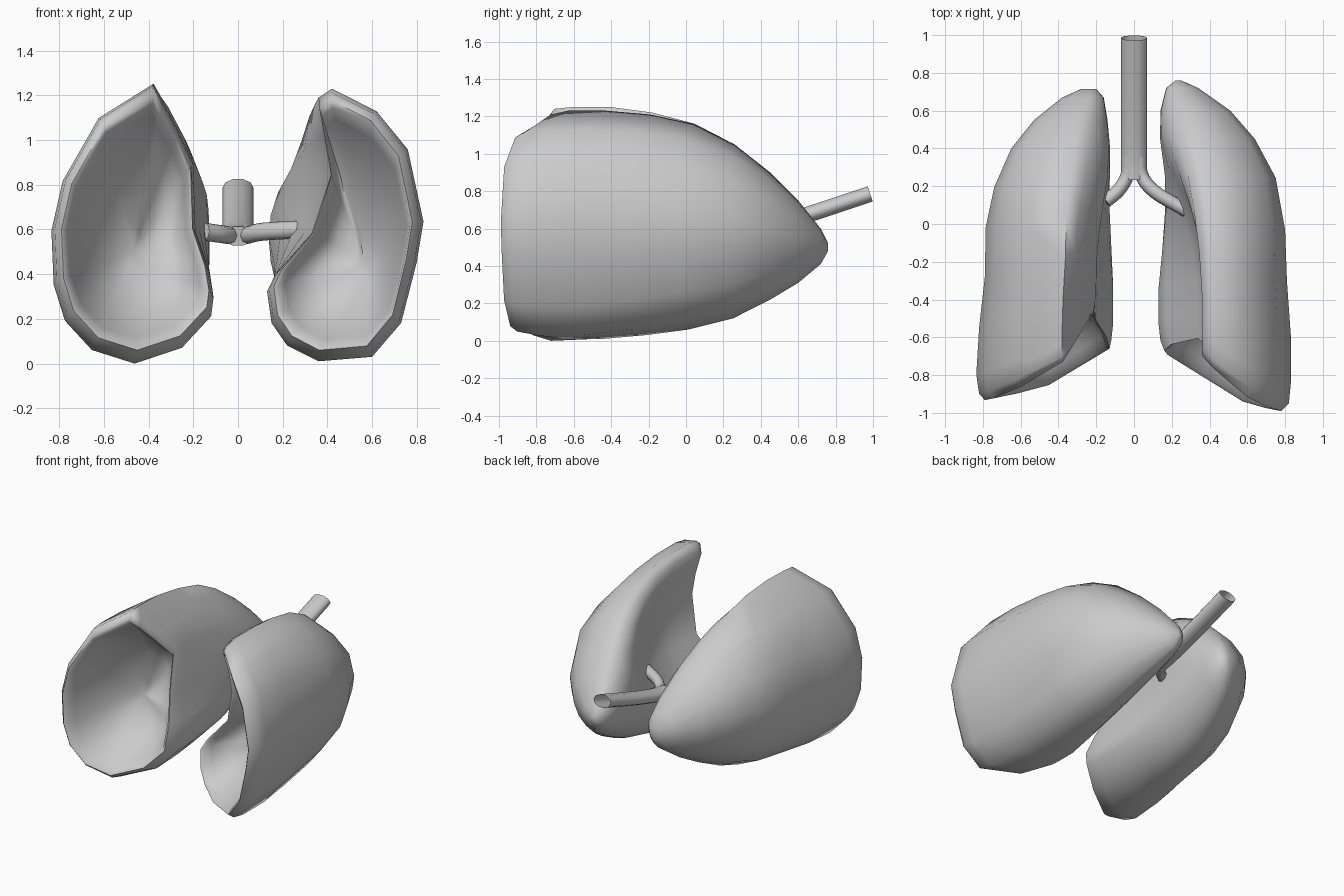
import bpy, bmesh
from math import cos, sin, tau
from mathutils import Vector

if "Cube" in bpy.data.objects:
    bpy.data.objects.remove(bpy.data.objects["Cube"])


def loft(name, rings, cap_start=True, cap_end=True):
    """Skin a list of closed rings into one smooth object."""
    bm = bmesh.new()
    loops = [[bm.verts.new(p) for p in r] for r in rings]
    for a, b in zip(loops, loops[1:]):
        n = len(a)
        for i in range(n):
            bm.faces.new((a[i], a[(i + 1) % n], b[(i + 1) % n], b[i]))
    for use, loop in ((cap_start, loops[0]), (cap_end, loops[-1])):
        if use:
            c = bm.verts.new(sum((v.co for v in loop), Vector()) / len(loop))
            for i in range(len(loop)):
                bm.faces.new((loop[i], loop[(i + 1) % len(loop)], c))
    bmesh.ops.recalc_face_normals(bm, faces=bm.faces)
    me = bpy.data.meshes.new(name)
    bm.to_mesh(me)
    bm.free()
    ob = bpy.data.objects.new(name, me)
    bpy.context.collection.objects.link(ob)
    bpy.ops.object.select_all(action='DESELECT')
    ob.select_set(True)
    bpy.context.view_layer.objects.active = ob
    bpy.ops.object.shade_smooth_by_angle(angle=1.2)
    return ob


def clamp(t):
    return max(0.0, min(1.0, t))


def normalise(pts):
    xs, zs = zip(*pts)
    return [((x - min(xs)) / (max(xs) - min(xs)), (z - min(zs)) / (max(zs) - min(zs)))
            for x, z in pts]


# Rounded cross-section near the apex (x from inner to outer side, z up)
APEX = [(.36, 1), (.2, .93), (.08, .8), (.01, .65), (0, .5), (.03, .35), (.08, .22), (.2, .1),
        (.35, .02), (.5, 0), (.7, .08), (.87, .22), (.97, .4), (1, .55), (.92, .78), (.66, .94)]


def lung(name, side, base, stations, slant, knee, notch, centre):
    """Loft from apex to base rim, then fold inward into the hollow underside."""
    base = normalise(base)
    rings = []
    for y, xin, xout, zb, zt in stations:
        w = clamp((0.5 - y) / 0.9)
        tilt = clamp((0.3 - y) / 1.1)
        ring = []
        for (ax, az), (bx, bz) in zip(APEX, base):
            x = xin + (xout - xin) * (ax + (bx - ax) * w)
            z = zb + (zt - zb) * (az + (bz - az) * w)
            # the base slopes back toward the middle, at the top edge and at the inner notch
            shift = slant * (min(x, knee) - 0.48) + 0.2 * max(0, x - knee)
            back = 0.2 * max(0, z - 0.9)
            back += notch * clamp(1.25 - abs(z - 0.78) / 0.36) * clamp((0.55 - x) / 0.2)
            ring.append(Vector((side * x, y - (shift - back) * tilt, z)))
        rings.append(ring)
    rim = rings[-1]
    cx, cz = centre
    mid_y = sum(p.y for p in rim) / len(rim)
    for s, flat, depth in ((.95, 1, .01), (.88, .95, .07), (.74, .8, .16), (.55, .55, .24),
                           (.34, .3, .28), (.15, .12, .30)):
        rings.append([Vector((side * cx + (p.x - side * cx) * s,
                              mid_y + (p.y - mid_y) * flat + depth,
                              cz + (p.z - cz) * s)) for p in rim])
    return loft(name, rings)


# Lung on -x: fuller base with a shallow inner hollow
lung("lung_left_of_view", -1,
     [(.38, 1.25), (.34, 1.18), (.27, 1.05), (.2, .9), (.19, .6), (.13, .42), (.11, .3), (.12, .22),
      (.25, .08), (.46, .01), (.65, .07), (.77, .2), (.82, .36), (.83, .6), (.78, .82), (.62, 1.1)],
     [(.715, .20, .28, .46, .55), (.67, .16, .38, .38, .65), (.55, .14, .53, .29, .80),
      (.4, .12, .65, .21, .94), (.2, .11, .74, .12, 1.07), (0, .11, .785, .06, 1.16),
      (-.25, .11, .79, .03, 1.22), (-.5, .11, .82, .01, 1.25), (-.73, .11, .835, 0, 1.25),
      (-.83, .12, .82, .03, 1.24), (-.87, .13, .79, .06, 1.20)],
     .6, .48, .26, (.47, .5))

# Lung on +x: crescent base with a deep notch on the inner side
lung("lung_right_of_view", 1,
     [(.42, 1.22), (.36, 1.18), (.39, 1.02), (.42, .85), (.33, .58), (.17, .40), (.13, .32), (.15, .18),
      (.22, .08), (.36, .01), (.6, .03), (.73, .18), (.8, .45), (.83, .63), (.76, .95), (.62, 1.12)],
     [(.76, .22, .25, .48, .52), (.72, .17, .34, .41, .60), (.6, .14, .51, .31, .75),
      (.45, .13, .64, .22, .90), (.25, .14, .75, .12, 1.05), (0, .14, .80, .06, 1.16),
      (-.25, .14, .81, .03, 1.21), (-.5, .13, .83, .01, 1.23), (-.73, .13, .83, .01, 1.23),
      (-.83, .14, .82, .03, 1.21), (-.88, .16, .78, .06, 1.18)],
     .62, .6, .26, (.58, .45))


def spline(pts, steps=4):
    """Catmull-Rom path through the points."""
    p = [Vector(q) for q in pts]
    p = [2 * p[0] - p[1]] + p + [2 * p[-1] - p[-2]]
    out = []
    for a, b, c, d in zip(p, p[1:], p[2:], p[3:]):
        for k in range(steps):
            t = k / steps
            out.append(0.5 * (2 * b + (c - a) * t + (2 * a - 5 * b + 4 * c - d) * t * t
                              + (3 * b - a - 3 * c + d) * t ** 3))
    return out + [p[-2]]


def tube(name, pts, rx, rz, sides=10, cap=True):
    path = spline(pts)
    rings = []
    for i, c in enumerate(path):
        d = (path[min(i + 1, len(path) - 1)] - path[max(i - 1, 0)]).normalized()
        u = d.cross(Vector((0, 0, 1))).normalized()
        v = u.cross(d)
        rings.append([c + u * rx * cos(tau * k / sides) + v * rz * sin(tau * k / sides)
                      for k in range(sides)])
    return loft(name, rings, False, cap)


# Windpipe with an open upper end, and its two branches
tube("windpipe", [(0, .985, .785), (0, .62, .665), (0, .36, .59), (0, .24, .57)], .07, .045)
tube("branch_left_of_view", [(-.03, .36, .59), (-.035, .26, .575), (-.08, .18, .58), (-.15, .12, .59)],
     .036, .04, 8)
tube("branch_right_of_view", [(.03, .36, .59), (.04, .26, .575), (.11, .17, .59), (.28, .07, .60)],
     .036, .04, 8)
